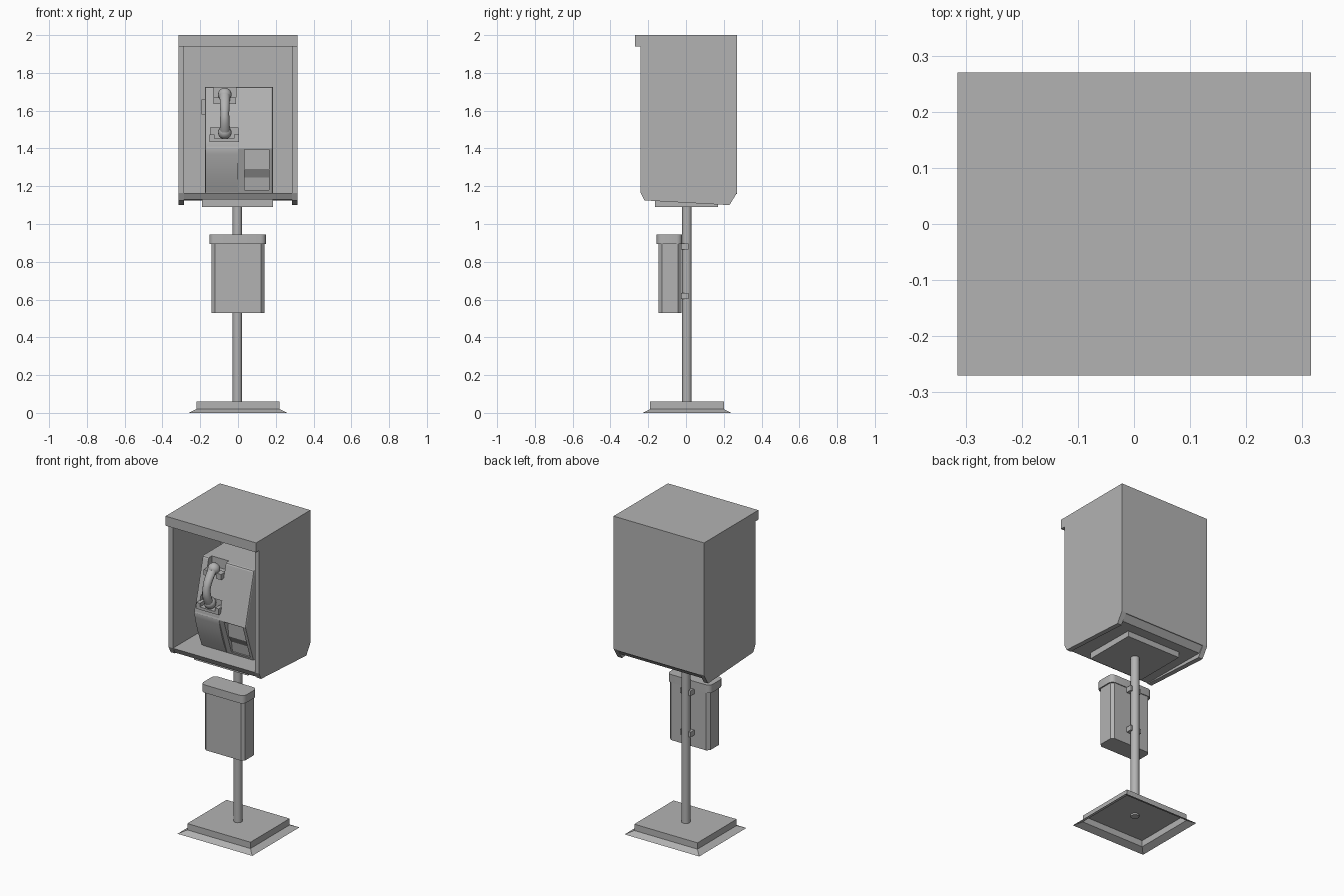
import bpy
import bmesh
import math

cube = bpy.data.objects.get("Cube")
if cube:
    bpy.data.objects.remove(cube, do_unlink=True)

grey = bpy.data.materials.new("plain grey")
grey.use_nodes = True
colour = (0.45, 0.45, 0.45, 1)
grey.diffuse_color = colour
grey.node_tree.nodes["Principled BSDF"].inputs["Base Color"].default_value = colour


def add(name, bm):
    bmesh.ops.recalc_face_normals(bm, faces=bm.faces)
    mesh = bpy.data.meshes.new(name)
    bm.to_mesh(mesh)
    bm.free()
    mesh.materials.append(grey)
    ob = bpy.data.objects.new(name, mesh)
    bpy.context.collection.objects.link(ob)
    return ob


def box(name, x, y, z, upright=0, segments=3):
    """Box from ranges, with optional rounding of its vertical edges."""
    bm = bmesh.new()
    bmesh.ops.create_cube(bm, size=1)
    for v in bm.verts:
        v.co = [sum(r) / 2 + c * (r[1] - r[0]) for c, r in zip(v.co, (x, y, z))]
    if upright:
        edges = [e for e in bm.edges
                 if abs(e.verts[0].co.z - e.verts[1].co.z) > 0.001]
        bmesh.ops.bevel(bm, geom=edges, offset=upright, segments=segments,
                        profile=0.5, affect='EDGES')
    return add(name, bm)


def prism(name, x0, x1, profile):
    """Side profile of (y, z) points extruded across x."""
    bm = bmesh.new()
    face = bm.faces.new([bm.verts.new((x0, y, z)) for y, z in profile])
    out = bmesh.ops.extrude_face_region(bm, geom=[face])
    for v in out["geom"]:
        if isinstance(v, bmesh.types.BMVert):
            v.co.x = x1
    return add(name, bm)


def smooth(ob):
    bpy.ops.object.select_all(action='DESELECT')
    ob.select_set(True)
    bpy.context.view_layer.objects.active = ob
    bpy.ops.object.shade_smooth_by_angle(angle=math.radians(35))


def cut(target, cutter):
    mod = target.modifiers.new("cut", 'BOOLEAN')
    mod.operation = 'DIFFERENCE'
    mod.solver = 'EXACT'
    mod.object = cutter
    cutter.hide_render = True
    cutter.hide_set(True)


# Base: open-bottomed block with a sloping skirt
bm = bmesh.new()
rings = []
for hx, hy, z in ((0.26, 0.235, 0), (0.22, 0.195, 0.02), (0.22, 0.195, 0.06)):
    rings.append([bm.verts.new((sx * hx, 0.005 + sy * hy, z))
                  for sx, sy in ((-1, -1), (1, -1), (1, 1), (-1, 1))])
for low, high in zip(rings, rings[1:]):
    for i in range(4):
        j = (i + 1) % 4
        bm.faces.new((low[i], low[j], high[j], high[i]))
bm.faces.new(rings[-1])
add("base", bm)

# Pole
bm = bmesh.new()
bmesh.ops.create_cone(bm, cap_ends=True, segments=24, radius1=0.025,
                      radius2=0.025, depth=1.06)
bmesh.ops.translate(bm, verts=bm.verts, vec=(-0.003, 0.005, 0.58))
smooth(add("pole", bm))

# Bin with lid and pole clips
box("bin_body", (-0.14, 0.14), (-0.145, -0.025), (0.53, 0.9), 0.017, 1)
lid = box("bin_lid", (-0.152, 0.148), (-0.155, -0.02), (0.895, 0.945), 0.03, 4)
smooth(lid)
for label, z in (("lower", 0.62), ("upper", 0.88)):
    box(label + "_clip", (-0.04, 0.034), (-0.03, 0.012), (z - 0.016, z + 0.016))

# Hood
side = [(-0.24, 1.96), (-0.24, 1.165), (-0.22, 1.125), (0.23, 1.1),
        (0.27, 1.165), (0.27, 1.96)]
prism("right_wall", -0.315, -0.285, side)
prism("left_wall", 0.285, 0.315, side)
box("roof", (-0.315, 0.315), (-0.27, 0.27), (1.94, 2))
box("back_wall", (-0.285, 0.285), (0.24, 0.27), (1.16, 1.95))
prism("hood_floor", -0.285, 0.285,
      [(-0.24, 1.165), (-0.22, 1.13), (0.235, 1.125), (0.27, 1.165)])
box("mounting_plate", (-0.19, 0.185), (-0.165, 0.17), (1.09, 1.135))

# Phone body with softened side edges
phone = prism("phone_body", -0.175, 0.185,
              [(0.135, 1.165), (-0.11, 1.165), (-0.19, 1.4),
               (-0.105, 1.725), (0.135, 1.725)])
bm = bmesh.new()
bm.from_mesh(phone.data)
ends = [e for e in bm.edges
        if abs(e.verts[0].co.x - e.verts[1].co.x) > 0.1
        and e.verts[0].co.z > 1.7 and e.verts[0].co.y < 0]
rims = [e for e in bm.edges
        if abs(e.verts[0].co.x - e.verts[1].co.x) < 0.001
        and max(v.co.y for v in e.verts) < 0]
bmesh.ops.bevel(bm, geom=ends + rims, offset=0.01, segments=2,
                profile=0.5, affect='EDGES')
bm.to_mesh(phone.data)
bm.free()

# Recesses for the receiver and the coin return
cut(phone, box("earpiece_cutter", (-0.13, -0.01), (-0.3, -0.075), (1.665, 1.8)))
cut(phone, box("mouthpiece_cutter", (-0.145, 0), (-0.3, -0.145), (1.45, 1.51)))
cut(phone, prism("coin_return_cutter", 0.035, 0.165,
                 [(-0.3, 1.395), (-0.15, 1.395), (-0.145, 1.29),
                  (-0.115, 1.245), (-0.105, 1.18), (-0.3, 1.18)]))

# Curved lower cover
cover = []
for i in range(9):
    t = i / 8
    bulge = 0.002 + 0.008 * math.sin(math.pi * t)
    cover.append((-0.112 - 0.076 * t - bulge, 1.17 + 0.228 * t))
cover += [(-0.182, 1.435), (-0.14, 1.43), (-0.1, 1.17)]
smooth(prism("lower_cover", -0.172, 0, cover))

# Receiver rests
for label, x in (("right", -0.13), ("left", -0.045)):
    box(label + "_hook", (x, x + 0.035), (-0.155, -0.11), (1.635, 1.67))
box("receiver_shelf", (-0.15, 0.005), (-0.2, -0.15), (1.435, 1.452))
for label, x in (("right", -0.15), ("left", -0.02)):
    box(label + "_shelf_stop", (x, x + 0.025), (-0.2, -0.15), (1.45, 1.475))

# Receiver: bowed handle with rounded ends
bm = bmesh.new()
loops = []
for i in range(13):
    a = math.pi * i / 12
    y = -0.15 - 0.035 * i / 12 - 0.045 * math.sin(a)
    z = 1.69 - 0.21 * i / 12
    r = 0.023 + 0.004 * abs(math.cos(a))
    loops.append([bm.verts.new((-0.07 + r * math.cos(math.tau * k / 12),
                                y + r * math.sin(math.tau * k / 12), z))
                  for k in range(12)])
for low, high in zip(loops, loops[1:]):
    for k in range(12):
        j = (k + 1) % 12
        bm.faces.new((low[k], low[j], high[j], high[k]))
bm.faces.new(loops[0])
bm.faces.new(loops[-1])
smooth(add("receiver_handle", bm))
for label, y, z in (("earpiece", -0.14, 1.685), ("mouthpiece", -0.178, 1.485)):
    bm = bmesh.new()
    bmesh.ops.create_uvsphere(bm, u_segments=16, v_segments=10, radius=0.036)
    bmesh.ops.translate(bm, verts=bm.verts, vec=(-0.07, y, z))
    smooth(add(label, bm))

# Volume box on the side of the phone
box("side_box", (-0.193, -0.17), (-0.06, 0.02), (1.58, 1.66))
